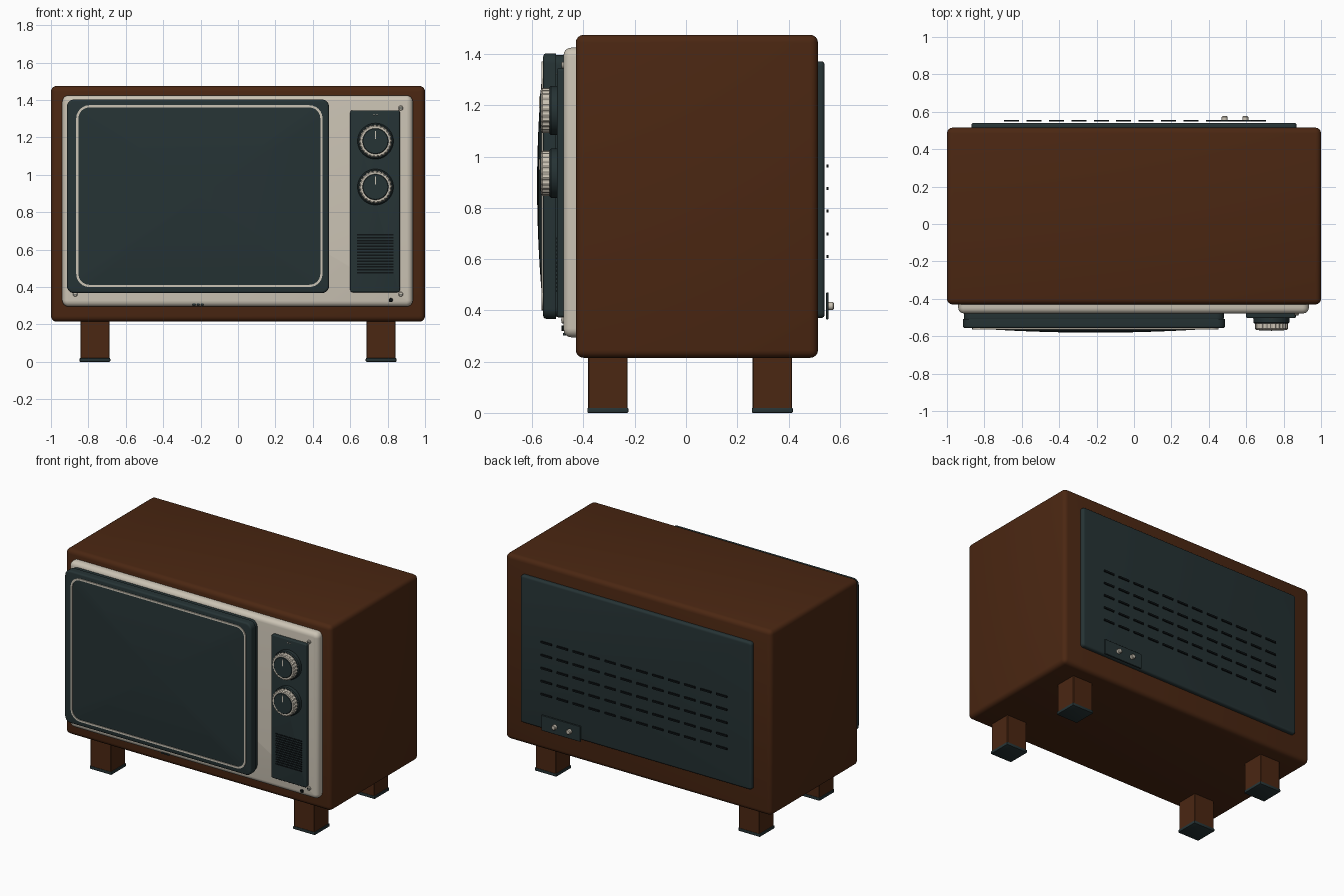
import bpy, bmesh, math
from mathutils import Vector

if "Cube" in bpy.data.objects:
    bpy.data.objects.remove(bpy.data.objects["Cube"])


def material(name, rgb):
    m = bpy.data.materials.new(name)
    m.diffuse_color = (*rgb, 1)
    m.use_nodes = True
    m.node_tree.nodes["Principled BSDF"].inputs["Base Color"].default_value = m.diffuse_color
    return m


WOOD = material("brown wood", (0.070, 0.020, 0.006))
CREAM = material("cream plastic", (0.60, 0.55, 0.46))
DARK = material("dark slate", (0.019, 0.033, 0.035))
BLACK = material("black", (0.004, 0.006, 0.007))


def finish(name, bm, mat, smooth=True):
    bmesh.ops.recalc_face_normals(bm, faces=bm.faces)
    me = bpy.data.meshes.new(name)
    bm.to_mesh(me)
    bm.free()
    me.materials.append(mat)
    ob = bpy.data.objects.new(name, me)
    bpy.context.collection.objects.link(ob)
    if smooth:
        bpy.ops.object.select_all(action='DESELECT')
        ob.select_set(True)
        bpy.context.view_layer.objects.active = ob
        bpy.ops.object.shade_smooth_by_angle(angle=math.radians(35))
    return ob


def box(name, x, y, z, mat, bevel=0.0, seg=4):
    """Box from (min, max) ranges, with rounded edges."""
    bm = bmesh.new()
    bmesh.ops.create_cube(bm, size=1)
    for v in bm.verts:
        v.co = Vector([(r[0] + r[1]) / 2 + c * (r[1] - r[0])
                       for r, c in zip((x, y, z), v.co)])
    if bevel:
        bmesh.ops.bevel(bm, geom=bm.edges[:], offset=bevel, segments=seg,
                        profile=0.5, affect='EDGES')
    return finish(name, bm, mat, bevel > 0)


def rounded(x, z, r, y, inset=0.0, seg=6):
    """Rounded rectangle loop in the xz plane."""
    x0, x1, z0, z1 = x[0] + inset, x[1] - inset, z[0] + inset, z[1] - inset
    r = max(r - inset, 0.004)
    pts = []
    for i, (cx, cz) in enumerate([(x1 - r, z1 - r), (x0 + r, z1 - r),
                                  (x0 + r, z0 + r), (x1 - r, z0 + r)]):
        for k in range(seg + 1):
            a = math.pi / 2 * (i + k / seg)
            pts.append((cx + r * math.cos(a), y, cz + r * math.sin(a)))
    return pts


def circle(c, r, y, n=32, tooth=0.0):
    pts = []
    for k in range(n):
        a = 2 * math.pi * k / n
        q = r - tooth * (k // 2 % 2)
        pts.append((c[0] + q * math.cos(a), y, c[1] + q * math.sin(a)))
    return pts


def loft(name, loops, mat, closed=False):
    """Skin a stack of loops; cap the ends, or join last to first."""
    bm = bmesh.new()
    rows = [[bm.verts.new(p) for p in lp] for lp in loops]
    n = len(rows[0])
    pairs = list(zip(rows, rows[1:])) + ([(rows[-1], rows[0])] if closed else [])
    for a, b in pairs:
        for i in range(n):
            bm.faces.new((a[i], a[(i + 1) % n], b[(i + 1) % n], b[i]))
    if not closed:
        bm.faces.new(rows[0])
        bm.faces.new(rows[-1])
    return finish(name, bm, mat)


def slab(name, x, z, r, back, front, bevel, mat):
    """Rounded plate whose outer face has a soft edge."""
    s = 1 if front > back else -1
    loops = [rounded(x, z, r, back)]
    for k in range(5):
        a = math.pi / 2 * k / 4
        loops.append(rounded(x, z, r, front - s * bevel * (1 - math.sin(a)),
                             bevel * (1 - math.cos(a))))
    return loft(name, loops, mat)


def disc(name, c, r, back, front, mat, bevel=0.004, n=32, tooth=0.0):
    s = 1 if front > back else -1
    return loft(name, [circle(c, r, back, n, tooth),
                       circle(c, r, front - s * bevel, n, tooth),
                       circle(c, r - bevel, front, n, tooth)], mat)


# Wooden cabinet and legs
box("cabinet", (-1, 1), (-0.43, 0.515), (0.215, 1.475), WOOD, 0.03)
for side, sx in (("left", -1), ("right", 1)):
    for end, cy in (("front", -0.305), ("back", 0.337)):
        cx = 0.765 * sx
        box(f"{end}_{side}_leg", (cx - 0.077, cx + 0.077), (cy - 0.077, cy + 0.077),
            (0.015, 0.23), WOOD, 0.003, 1)
        box(f"{end}_{side}_foot_pad", (cx - 0.082, cx + 0.082),
            (cy - 0.08, cy + 0.08), (0, 0.02), DARK, 0.004, 2)

# Cream fascia
slab("fascia", (-0.94, 0.935), (0.295, 1.425), 0.035, -0.42, -0.478, 0.03, CREAM)

# Screen surround in two steps, trim ring and domed glass
slab("screen_surround_back", (-0.91, 0.48), (0.375, 1.397), 0.04, -0.47, -0.512, 0.008, DARK)
slab("screen_surround_front", (-0.915, 0.487), (0.367, 1.403), 0.04, -0.508, -0.557, 0.012, DARK)
TX, TZ = (-0.865, 0.452), (0.40, 1.372)
loft("screen_trim", [rounded(TX, TZ, 0.07, -0.55), rounded(TX, TZ, 0.07, -0.563),
                     rounded(TX, TZ, 0.07, -0.563, 0.012),
                     rounded(TX, TZ, 0.07, -0.55, 0.012)], CREAM, True)
mx, mz = sum(TX) / 2, sum(TZ) / 2
edge = rounded(TX, TZ, 0.07, 0, 0.012)
glass = [[(p[0], -0.55, p[2]) for p in edge]]
for k in range(13):
    s = 1 - k / 12.3
    glass.append([(mx + (p[0] - mx) * s, -0.558 - 0.023 * (1 - s * s),
                   mz + (p[2] - mz) * s) for p in edge])
loft("screen_glass", glass, DARK)

# Control panel with knobs
slab("control_panel", (0.60, 0.865), (0.372, 1.345), 0.012, -0.47, -0.503, 0.006, DARK)
for name, z in (("upper", 1.18), ("lower", 0.935)):
    c = (0.735, z)
    disc(f"{name}_knob_base", c, 0.096, -0.50, -0.533, DARK, 0.006, 48)
    disc(f"{name}_knob_ring", c, 0.088, -0.53, -0.566, CREAM, 0.006, 96, 0.004)
    disc(f"{name}_knob_face", c, 0.069, -0.56, -0.569, DARK, 0.003, 48)
    box(f"{name}_knob_pointer", (0.732, 0.738), (-0.573, -0.565),
        (z + 0.012, z + 0.055), CREAM)

# Speaker grille slots
for i in range(14):
    z = 0.476 + i * 0.0157
    box(f"speaker_slot_{i + 1}", (0.637, 0.832), (-0.506, -0.50), (z - 0.004, z + 0.004), BLACK)

# Small indicator dots, screws and socket
for i, x in enumerate((0.727, 0.743)):
    disc(f"panel_dot_{i + 1}", (x, 1.322), 0.004, -0.50, -0.506, CREAM, 0.001, 10)
for i, x in enumerate((-0.235, -0.213, -0.191)):
    box(f"fascia_mark_{i + 1}", (x - 0.007, x + 0.007), (-0.48, -0.455), (0.301, 0.311), DARK)
for i, c in enumerate(((0.87, 1.357), (0.87, 0.362), (-0.87, 0.362))):
    disc(f"fascia_screw_{i + 1}", c, 0.013, -0.47, -0.486, CREAM, 0.003, 16)
    box(f"screw_slot_{i + 1}", (c[0] - 0.009, c[0] + 0.009), (-0.488, -0.48),
        (c[1] - 0.002, c[1] + 0.002), DARK)
disc("fascia_socket", (0.817, 0.33), 0.011, -0.47, -0.486, BLACK, 0.002, 16)

# Back cover, vent slots and terminal plate
slab("back_cover", (-0.87, 0.87), (0.37, 1.372), 0.02, 0.50, 0.541, 0.014, DARK)
for row in range(5):
    z = 0.61 + row * 0.0885
    for i in range(12):
        x = -0.655 + i * 0.12
        box(f"vent_slot_{row + 1}_{i + 1}", (x - 0.04, x + 0.04), (0.548, 0.556),
            (z - 0.006, z + 0.006), BLACK)
box("terminal_plate", (0.405, 0.70), (0.547, 0.556), (0.365, 0.47), DARK, 0.002, 1)
for i, x in enumerate((0.485, 0.595)):
    disc(f"terminal_{i + 1}", (x, 0.417), 0.016, 0.55, 0.577, CREAM, 0.004, 20)
